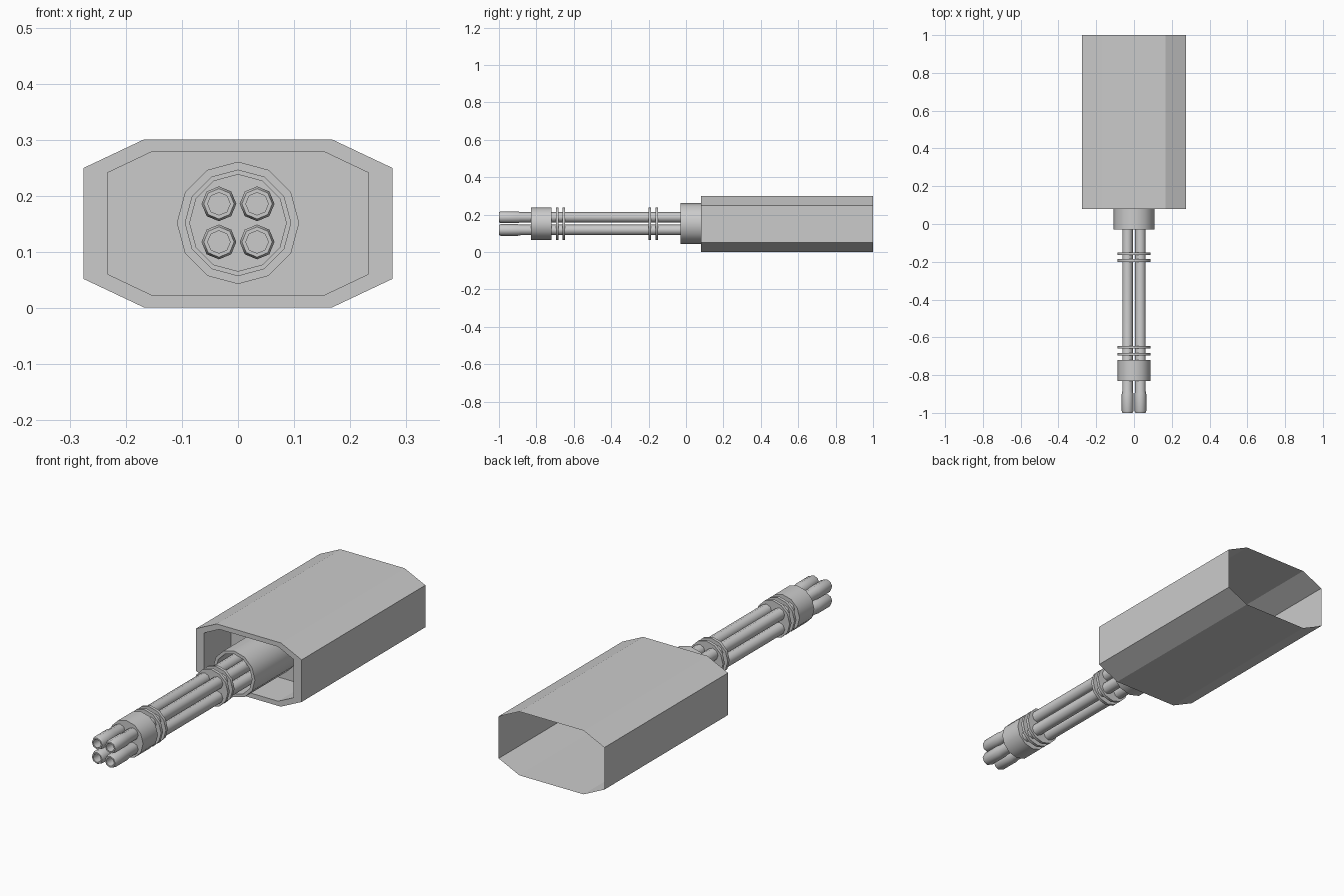
import bpy, bmesh, math

if "Cube" in bpy.data.objects:
    bpy.data.objects.remove(bpy.data.objects["Cube"])

CZ = 0.152  # height of the barrel axis


def circle(r, n, cx=0.0, cz=CZ):
    return [(cx + r * math.sin(2 * math.pi * i / n),
             cz + r * math.cos(2 * math.pi * i / n)) for i in range(n)]


def octagon(x, xc, z0, z1, dz):
    return [(xc, z1), (x, z1 - dz), (x, z0 + dz), (xc, z0),
            (-xc, z0), (-x, z0 + dz), (-x, z1 - dz), (-xc, z1)]


def loft(name, sections, cap_start=False, cap_end=False, smooth=True):
    """Skin a list of (y, outline) sections."""
    bm = bmesh.new()
    rings = [[bm.verts.new((x, y, z)) for x, z in pts] for y, pts in sections]
    for a, b in zip(rings, rings[1:]):
        n = len(a)
        for i in range(n):
            bm.faces.new((a[i], a[(i + 1) % n], b[(i + 1) % n], b[i]))
    if cap_start:
        bm.faces.new(rings[0])
    if cap_end:
        bm.faces.new(rings[-1][::-1])
    bmesh.ops.recalc_face_normals(bm, faces=bm.faces)
    me = bpy.data.meshes.new(name)
    bm.to_mesh(me)
    bm.free()
    ob = bpy.data.objects.new(name, me)
    bpy.context.collection.objects.link(ob)
    if smooth:
        bpy.ops.object.select_all(action='DESELECT')
        ob.select_set(True)
        bpy.context.view_layer.objects.active = ob
        bpy.ops.object.shade_smooth_by_angle(angle=math.radians(46))
    return ob


# Housing: open at the back, with a rim and a recess at the front
outer = octagon(0.275, 0.167, 0.001, 0.301, 0.051)
inner = octagon(0.233, 0.153, 0.023, 0.279, 0.038)
loft("housing", [(1.0, outer), (0.08, outer), (0.08, inner), (0.28, inner)],
     cap_end=True, smooth=False)

# Collar: thick tube growing out of the recess
loft("collar", [(0.28, circle(0.109, 12)), (-0.03, circle(0.109, 12)),
                (-0.03, circle(0.094, 12)), (0.08, circle(0.094, 12))],
     cap_end=True)

# Clamp and the thin discs along the barrels
for name, y0, y1 in [("front_clamp", -0.83, -0.72),
                     ("disc_1", -0.696, -0.682), ("disc_2", -0.66, -0.646),
                     ("disc_3", -0.2, -0.186), ("disc_4", -0.164, -0.15)]:
    c = circle(0.087, 12)
    loft(name, [(y0, c), (y1, c)], cap_start=True, cap_end=True)

# Four barrels with wider, hollow muzzles
for k, (sx, sz) in enumerate([(-1, -1), (1, -1), (-1, 1), (1, 1)]):
    def ring(r):
        return circle(r, 8, sx * 0.034, CZ + sz * 0.034)
    loft(f"barrel_{k + 1}",
         [(0.08, ring(0.028)), (-0.885, ring(0.028)), (-0.90, ring(0.031)),
          (-0.99, ring(0.031)), (-1.0, ring(0.027)), (-1.0, ring(0.02)),
          (-0.93, ring(0.02))], cap_end=True)
